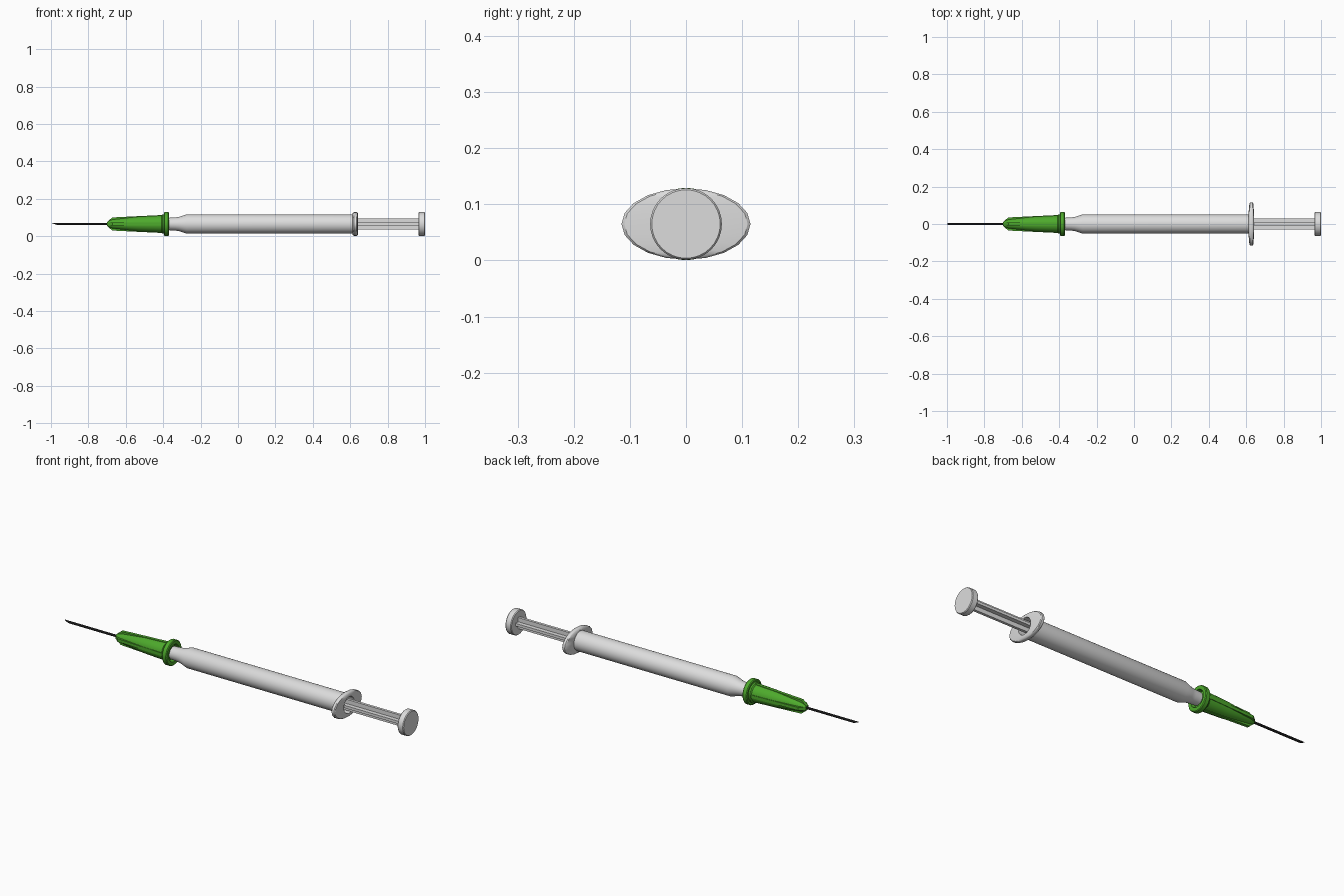
import bpy, bmesh, math

if "Cube" in bpy.data.objects:
    bpy.data.objects.remove(bpy.data.objects["Cube"])

AXIS_Z = 0.065


def material(name, rgb):
    m = bpy.data.materials.new(name)
    m.diffuse_color = (*rgb, 1)
    m.use_nodes = True
    m.node_tree.nodes["Principled BSDF"].inputs["Base Color"].default_value = m.diffuse_color
    return m


GREY = material("light grey plastic", (0.72, 0.72, 0.72))
GREEN = material("green plastic", (0.075, 0.40, 0.025))
BLACK = material("black metal", (0.008, 0.008, 0.008))


def finish(bm, name, mat, angle=35):
    bmesh.ops.recalc_face_normals(bm, faces=bm.faces)
    me = bpy.data.meshes.new(name)
    bm.to_mesh(me)
    bm.free()
    ob = bpy.data.objects.new(name, me)
    bpy.context.collection.objects.link(ob)
    me.materials.append(mat)
    ob.location.z = AXIS_Z
    bpy.ops.object.select_all(action='DESELECT')
    ob.select_set(True)
    bpy.context.view_layer.objects.active = ob
    bpy.ops.object.shade_smooth_by_angle(angle=math.radians(angle))
    return ob


def loft(name, profile, mat, n=32, ring=False):
    """Skin rings (x, radius_y[, radius_z]) along x; ring=True joins last to first."""
    bm = bmesh.new()
    rings = []
    for p in profile:
        x, ry, rz = p[0], p[1], p[-1]
        rings.append([bm.verts.new((x, ry * math.cos(2 * math.pi * i / n),
                                    rz * math.sin(2 * math.pi * i / n))) for i in range(n)])
    pairs = list(zip(rings, rings[1:])) + ([(rings[-1], rings[0])] if ring else [])
    for a, b in pairs:
        for i in range(n):
            j = (i + 1) % n
            bm.faces.new((a[i], a[j], b[j], b[i]))
    if not ring:
        bm.faces.new(rings[0])
        bm.faces.new(rings[-1])
    return finish(bm, name, mat)


def blade(name, outline, thick, angle, mat):
    """Flat plate from an (x, radius) outline, turned about the long axis."""
    bm = bmesh.new()
    f = bm.faces.new([bm.verts.new((x, -thick / 2, r)) for x, r in outline])
    new = bmesh.ops.extrude_face_region(bm, geom=[f])["geom"]
    bmesh.ops.translate(bm, vec=(0, thick, 0),
                        verts=[v for v in new if isinstance(v, bmesh.types.BMVert)])
    ob = finish(bm, name, mat)
    ob.rotation_euler.x = angle
    return ob


# Hollow barrel with tapered nozzle
loft("barrel", [(-0.375, 0.033), (-0.335, 0.035), (-0.315, 0.038), (-0.275, 0.051),
                (0.62, 0.051), (0.62, 0.043), (-0.26, 0.043)], GREY)

# Oval finger flange with a round hole
loft("finger_flange", [(0.612, 0.043), (0.612, 0.056), (0.617, 0.110, 0.061),
                       (0.621, 0.115, 0.0635), (0.634, 0.115, 0.0635),
                       (0.638, 0.110, 0.061), (0.642, 0.056), (0.642, 0.043)],
     GREY, n=20, ring=True)

# Plunger: cross-shaped rod, stopper inside the barrel, thumb disc
for i in range(2):
    blade(f"plunger_rib_{i + 1}", [(-0.2, -0.029), (0.97, -0.029), (0.97, 0.029), (-0.2, 0.029)],
          0.014, i * math.pi / 2, GREY)
loft("plunger_stopper", [(-0.25, 0.042), (-0.2, 0.042)], GREY)
loft("thumb_disc", [(0.965, 0.061), (0.969, 0.064), (0.996, 0.064), (1.0, 0.061)], GREY)

# Green needle hub with collar and four tapered fins
loft("needle_hub", [(-0.70, 0.011), (-0.692, 0.018), (-0.67, 0.025), (-0.53, 0.0405),
                    (-0.41, 0.046), (-0.405, 0.052), (-0.396, 0.052), (-0.396, 0.061),
                    (-0.392, 0.0645), (-0.373, 0.0645), (-0.369, 0.061), (-0.369, 0.044),
                    (-0.39, 0.040)], GREEN)
for i in range(4):
    blade(f"hub_fin_{i + 1}", [(-0.699, 0.0), (-0.699, 0.012), (-0.672, 0.035),
                               (-0.5, 0.0435), (-0.405, 0.048), (-0.405, 0.0)],
          0.016, i * math.pi / 2, GREEN)

# Needle with slanted tip, point on the upper side
needle = loft("needle", [(-1.0, 0.006), (-0.69, 0.006)], BLACK, n=16)
for v in needle.data.vertices:
    if v.co.x < -0.9:
        v.co.x = -1.0 + 0.035 * (0.006 - v.co.z) / 0.012
